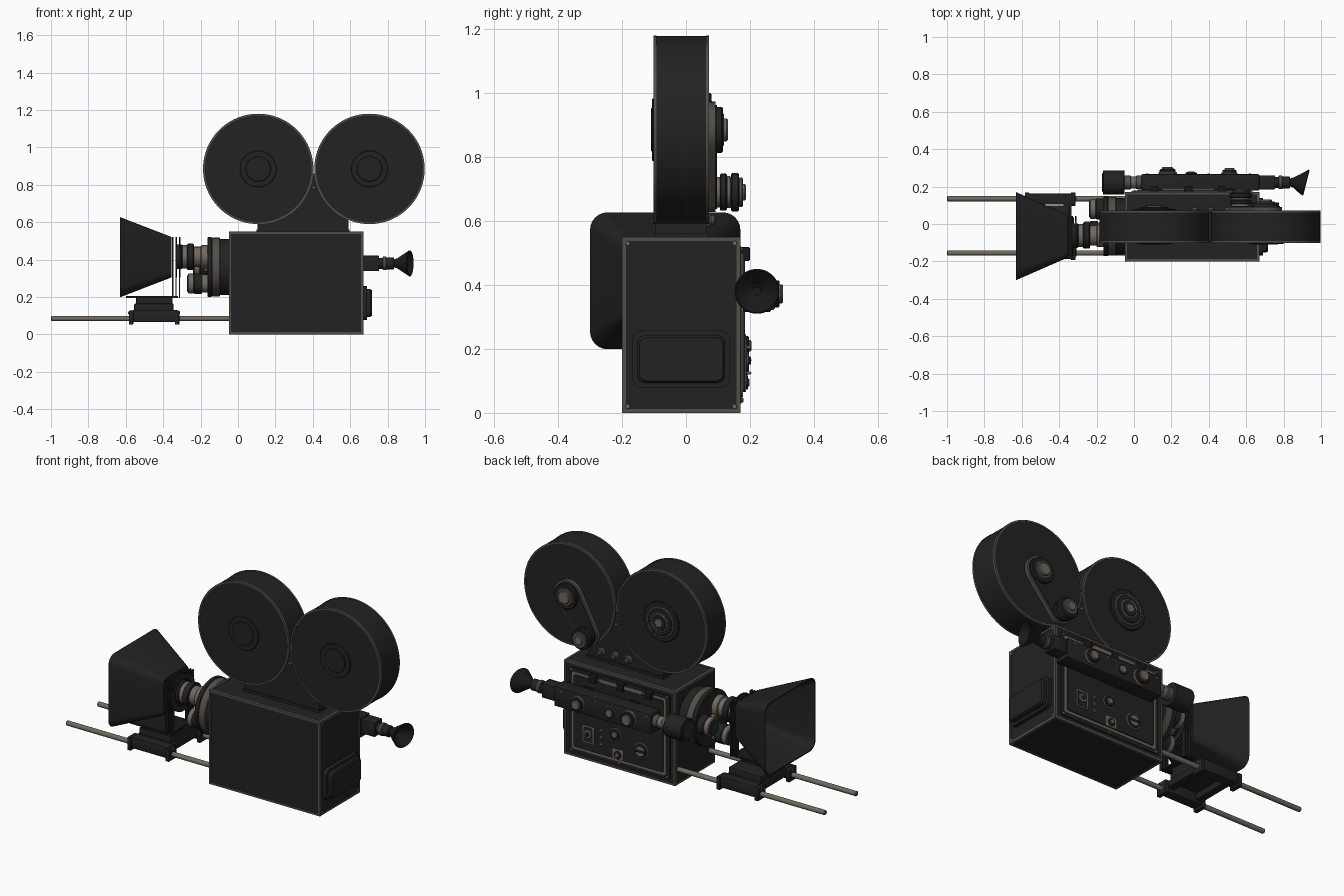
import bpy, bmesh, math
from mathutils import Vector

if "Cube" in bpy.data.objects:
    bpy.data.objects.remove(bpy.data.objects["Cube"])

def material(name, c):
    m = bpy.data.materials.new(name)
    m.diffuse_color = (*c, 1)
    m.use_nodes = True
    m.node_tree.nodes["Principled BSDF"].inputs["Base Color"].default_value = m.diffuse_color
    return m

BLACK = material("black paint", (0.016, 0.016, 0.016))
DARK = material("matte black", (0.010, 0.010, 0.010))
METAL = material("warm metal", (0.16, 0.14, 0.12))
TRIM = material("worn edge trim", (0.085, 0.078, 0.068))
GLASS = material("dark glass", (0.02, 0.022, 0.026))

def finish(name, bm, mat):
    bmesh.ops.recalc_face_normals(bm, faces=bm.faces)
    me = bpy.data.meshes.new(name)
    bm.to_mesh(me)
    bm.free()
    me.materials.append(mat)
    ob = bpy.data.objects.new(name, me)
    bpy.context.collection.objects.link(ob)
    return ob

def box(name, x, y, z, mat, bevel=0.0):
    bm = bmesh.new()
    bmesh.ops.create_cube(bm, size=1)
    for v in bm.verts:
        v.co = Vector([(r[0] + r[1]) / 2 + c * (r[1] - r[0]) for r, c in zip((x, y, z), v.co)])
    if bevel:
        bmesh.ops.bevel(bm, geom=bm.edges[:], offset=bevel, segments=2, affect='EDGES', profile=0.5)
    return finish(name, bm, mat)

def loft(name, rings, mat, closed=False):
    """Skin equal rings of points; cap the ends, or close the loop into a tube wall."""
    bm = bmesh.new()
    vs = [[bm.verts.new(p) for p in r] for r in rings]
    n = len(vs[0])
    pairs = list(zip(vs, vs[1:])) + ([(vs[-1], vs[0])] if closed else [])
    for a, b in pairs:
        for i in range(n):
            j = (i + 1) % n
            bm.faces.new((a[i], a[j], b[j], b[i]))
    if not closed:
        bm.faces.new(vs[0])
        bm.faces.new(vs[-1])
    return finish(name, bm, mat)

def lathe(name, axis, c, profile, mat, closed=False, n=48):
    """Profile of (radius, position along axis); c is the (other, z) centre."""
    rings = []
    for r, a in profile:
        ring = []
        for i in range(n):
            t = 2 * math.pi * i / n
            u, w = c[0] + r * math.cos(t), c[1] + r * math.sin(t)
            ring.append((a, u, w) if axis == 'x' else (u, a, w))
        rings.append(ring)
    return loft(name, rings, mat, closed)

def stack(name, axis, c, segs, n=40):
    """Coaxial cylinders: (radius, start, end, material)."""
    for i, (r, a, b, m) in enumerate(segs):
        e = min(0.004, abs(b - a) * 0.25)
        lathe(f"{name}_{i + 1}", axis, c, [(r - e, a), (r, a + e), (r, b - e), (r - e, b)], m, n=n)

def round_rect(cu, cw, hu, hw, rad, k=6):
    pts = []
    for q, (su, sw) in enumerate(((1, 1), (-1, 1), (-1, -1), (1, -1))):
        for i in range(k + 1):
            t = math.pi / 2 * (q + i / k)
            pts.append((cu + su * (hu - rad) + rad * math.cos(t), cw + sw * (hw - rad) + rad * math.sin(t)))
    return pts

def plate_x(name, pts, x0, x1, mat):
    return loft(name, [[(x, u, w) for u, w in pts] for x in (x0, x1)], mat)

def plate_y(name, pts, y0, y1, mat):
    return loft(name, [[(u, y, w) for u, w in pts] for y in (y0, y1)], mat)

# Camera body with light edging along all twelve edges
X, Y, Z = (-0.046, 0.667), (-0.197, 0.167), (0.003, 0.547)
box("camera_body", X, Y, Z, BLACK)
def bar(v, s):
    return (v - 0.003, v + 0.009) if s == 0 else (v - 0.009, v + 0.003)
for i in (0, 1):
    for j in (0, 1):
        box("body_edge_long", (X[0] - .003, X[1] + .003), bar(Y[i], i), bar(Z[j], j), TRIM)
        box("body_edge_cross", bar(X[i], i), (Y[0] - .003, Y[1] + .003), bar(Z[j], j), TRIM)
        box("body_edge_upright", bar(X[i], i), bar(Y[j], j), (Z[0] - .003, Z[1] + .003), TRIM)
        stack("end_screw", 'x', ((-0.182, 0.152)[i], (0.02, 0.53)[j]), [(0.008, 0.665, 0.671, METAL)], 12)

# Battery cover on the rear end
plate_x("rear_cover", round_rect(-0.015, 0.168, 0.153, 0.09, 0.03), 0.66, 0.69, BLACK)
loft("rear_cover_pad", [[(x, u, w) for u, w in round_rect(-0.015, 0.168, 0.137 - d, 0.074 - d, 0.025)]
                        for x, d in ((0.68, 0), (0.708, 0), (0.716, 0.006))], BLACK)

# Door on the far side with its frame, corner screws and latch bars
plate_y("door_frame", round_rect(0.31, 0.275, 0.325, 0.245, 0.012), 0.165, 0.174, BLACK)
plate_y("door_trim", round_rect(0.31, 0.275, 0.305, 0.225, 0.012), 0.17, 0.178, METAL)
plate_y("door_panel", round_rect(0.31, 0.275, 0.29, 0.21, 0.01), 0.172, 0.184, BLACK)
for x in (0.0, 0.31, 0.62):
    for z in (0.04, 0.51):
        stack("door_screw", 'y', (x, z), [(0.008, 0.17, 0.179, METAL)], 12)
box("latch_bar", (0.15, 0.43), (0.18, 0.192), (0.485, 0.507), METAL, 0.003)
for x in (0.11, 0.29, 0.47):
    box("latch_bracket", (x - .022, x + .022), (0.17, 0.2), (0.475, 0.518), DARK, 0.004)

# Door controls
stack("speed_dial", 'y', (0.16, 0.157), [(0.048, 0.18, 0.19, METAL), (0.04, 0.185, 0.194, BLACK), (0.03, 0.19, 0.197, METAL)])
box("dial_grip", (0.128, 0.192), (0.19, 0.203), (0.151, 0.163), BLACK, 0.002)
stack("footage_knob", 'y', (0.325, 0.21), [(0.036, 0.18, 0.188, METAL), (0.03, 0.185, 0.197, BLACK), (0.018, 0.19, 0.204, METAL)])
box("socket_plate", (0.275, 0.345), (0.18, 0.188), (0.065, 0.125), METAL, 0.003)
stack("socket", 'y', (0.31, 0.095), [(0.022, 0.185, 0.194, BLACK), (0.012, 0.19, 0.198, METAL)], 24)
box("switch_plate", (0.465, 0.54), (0.18, 0.188), (0.11, 0.21), METAL, 0.003)
box("switch_inset", (0.473, 0.532), (0.185, 0.19), (0.118, 0.202), BLACK)
stack("switch_knob", 'y', (0.503, 0.165), [(0.025, 0.185, 0.196, METAL), (0.012, 0.19, 0.203, BLACK)], 24)
for z in (0.125, 0.165, 0.205):
    stack("toggle", 'y', (0.42, z), [(0.011, 0.18, 0.19, METAL), (0.005, 0.185, 0.205, METAL)], 16)

# Film magazines: two drums with trimmed rims
for k, cx in enumerate((0.108, 0.703)):
    c = (cx, 0.885)
    stack("magazine_drum", 'y', c, [(0.293, -0.1, 0.07, BLACK)], 96)
    for a, b in ((-0.102, -0.092), (0.062, 0.072)):
        lathe("magazine_rim", 'y', c, [(0.286, a), (0.295, a), (0.295, b), (0.286, b)], TRIM, True, 96)
    stack("front_hub", 'y', c, [(0.098, -0.106, -0.095, BLACK), (0.068, -0.11, -0.1, BLACK)], 48)
stack("plain_hub", 'y', (0.108, 0.885), [(0.115, 0.065, 0.079, BLACK), (0.09, 0.07, 0.084, TRIM), (0.078, 0.07, 0.09, BLACK),
      (0.054, 0.08, 0.094, METAL), (0.045, 0.08, 0.098, BLACK), (0.025, 0.09, 0.102, METAL)], 48)

# Magazine neck with knobs
plate_y("magazine_neck", [(0.105, 0.54), (0.59, 0.54), (0.59, 0.68), (0.43, 0.86), (0.38, 0.86), (0.105, 0.68)], -0.095, 0.065, BLACK)
box("neck_foot", (0.1, 0.595), (-0.1, 0.07), (0.545, 0.562), BLACK)
for x in (0.5, 0.41, 0.325):
    stack("neck_knob", 'y', (x, 0.603), [(0.023, 0.06, 0.078, METAL), (0.015, 0.07, 0.092, TRIM)], 20)
for y in (-0.1, 0.06):
    stack("neck_pin", 'y', (0.405, 0.785), [(0.01, y, y + 0.012, METAL)], 16)

# Belt drive: a hull around two pulleys
def hull(p, r, q, s, n=20):
    ang = math.atan2(q[1] - p[1], q[0] - p[0])
    d = math.acos((r - s) / math.dist(p, q))
    arc = lambda c, rad, a, b: [(c[0] + rad * math.cos(a + (b - a) * i / n), c[1] + rad * math.sin(a + (b - a) * i / n)) for i in range(n + 1)]
    return arc(q, s, ang - d, ang + d) + arc(p, r, ang + d, ang - d + 2 * math.pi)
P, Q = (0.703, 0.885), (0.57, 0.69)
plate_y("belt_edge", hull(P, 0.088, Q, 0.062), 0.068, 0.092, TRIM)
plate_y("belt_guard", hull(P, 0.077, Q, 0.052), 0.07, 0.097, BLACK)
stack("large_pulley", 'y', P, [(0.072, 0.09, 0.115, BLACK), (0.052, 0.1, 0.119, TRIM), (0.036, 0.11, 0.131, METAL)])
stack("small_pulley", 'y', Q, [(0.048, 0.07, 0.11, METAL), (0.058, 0.106, 0.128, BLACK), (0.05, 0.126, 0.142, METAL),
      (0.06, 0.14, 0.166, BLACK), (0.046, 0.164, 0.178, TRIM), (0.026, 0.17, 0.187, METAL)])

# Lens turret and three lenses
stack("turret", 'x', (-0.012, 0.36), [(0.15, -0.1, -0.04, BLACK), (0.157, -0.14, -0.095, TRIM), (0.16, -0.164, -0.138, BLACK)], 64)
stack("turret_hub", 'x', (-0.012, 0.36), [(0.025, -0.185, -0.16, METAL)], 24)
stack("main_lens", 'x', (-0.062, 0.415), [(0.062, -0.2, -0.16, METAL), (0.054, -0.24, -0.195, METAL), (0.07, -0.272, -0.236, BLACK),
      (0.062, -0.3, -0.27, METAL), (0.066, -0.33, -0.298, BLACK), (0.05, -0.333, -0.325, GLASS)])
for y, z, e in ((-0.04, 0.272, -0.272), (0.08, 0.36, -0.24)):
    stack("small_lens", 'x', (y, z), [(0.048, e + 0.075, -0.16, METAL), (0.055, e + 0.035, e + 0.08, BLACK),
          (0.053, e + 0.004, e + 0.037, METAL), (0.044, e, e + 0.01, GLASS)])

# Flared lens hood, hollow with rounded corners
def hood_ring(x, hy, hz, r):
    return [(x, u, w) for u, w in round_rect(-0.065, 0.413, hy, hz, r)]
loft("lens_hood", [hood_ring(-0.63, 0.235, 0.214, 0.055), hood_ring(-0.355, 0.115, 0.108, 0.03),
                   hood_ring(-0.355, 0.08, 0.075, 0.03), hood_ring(-0.365, 0.105, 0.098, 0.03),
                   hood_ring(-0.63, 0.228, 0.207, 0.05)], BLACK, True)
for x in (-0.352, -0.334, -0.316):
    lathe("filter_ring", 'x', (-0.065, 0.413), [(0.075, x), (0.108, x), (0.108, x + .008), (0.075, x + .008)], BLACK, True)
    for y in (-0.155, 0.025):
        box("filter_post", (x, x + 0.006), (y - .012, y + .012), (0.195, 0.51), BLACK)

# Support rods and hood carriage
for y in (-0.155, 0.135):
    stack("support_rod", 'x', (y, 0.085), [(0.014, -1.0, -0.04, METAL)], 24)
    box("rod_sleeve", (-0.565, -0.325), (y - .032, y + .028), (0.066, 0.132), BLACK, 0.006)
    for x in (-0.572, -0.325):
        box("rod_clamp", (x - .012, x + .012), (y - .038, y + .034), (0.052, 0.127), BLACK, 0.004)
        stack("clamp_screw", 'x', (y, 0.115), [(0.008, x - 0.016, x + 0.016, METAL)], 12)
for x in (-0.545, -0.355):
    box("carriage_bar", (x - .022, x + .022), (-0.155, 0.135), (0.085, 0.125), BLACK, 0.004)
box("carriage_block", (-0.555, -0.345), (-0.125, 0.1), (0.12, 0.165), BLACK, 0.006)
box("carriage_riser", (-0.545, -0.35), (-0.115, 0.0), (0.16, 0.2), BLACK, 0.004)
box("hood_base", (-0.6, -0.32), (-0.165, 0.035), (0.196, 0.206), DARK)

# Side viewfinder
C = (0.222, 0.38)
box("finder_body", (0.04, 0.67), (0.178, 0.266), (0.315, 0.43), BLACK, 0.006)
box("finder_rear", (0.66, 0.755), (0.185, 0.26), (0.338, 0.422), BLACK, 0.006)
for x in (0.2, 0.5):
    box("finder_mount", (x - .03, x + .03), (0.168, 0.19), (0.33, 0.44), DARK)
stack("finder_tube", 'x', C, [(0.036, 0.01, 0.045, TRIM), (0.033, -0.02, 0.015, METAL), (0.037, -0.055, -0.015, TRIM)])
stack("finder_objective", 'x', C, [(0.065, -0.167, -0.05, BLACK), (0.05, -0.17, -0.16, GLASS)])
stack("eyepiece", 'x', C, [(0.03, 0.75, 0.775, BLACK), (0.036, 0.772, 0.795, TRIM), (0.032, 0.79, 0.835, BLACK)])
cup = lathe("eyecup", 'x', C, [(0.02, 0.83), (0.026, 0.85), (0.045, 0.88), (0.07, 0.918), (0.066, 0.922), (0.04, 0.89), (0.012, 0.865)], DARK)
for v in cup.data.vertices:
    if v.co.x > 0.87:
        v.co.x += 0.25 * (v.co.y - C[0])
for x, r, e in ((0.18, 0.05, 0.304), (0.305, 0.036, 0.28), (0.51, 0.044, 0.3)):
    stack("finder_knob", 'y', (x, 0.372), [(r, 0.26, 0.26 + (e - .26) * .4, METAL), (r * .85, 0.265, 0.26 + (e - .26) * .75, BLACK),
          (r * .6, 0.27, e, METAL)], 32)
for x in (0.07, 0.4, 0.62):
    stack("finder_screw", 'y', (x, 0.41), [(0.008, 0.26, 0.27, METAL)], 12)

# Smooth the round parts, keep edges crisp
for ob in bpy.context.collection.objects:
    ob.select_set(True)
    bpy.context.view_layer.objects.active = ob
bpy.ops.object.shade_smooth_by_angle(angle=math.radians(30))
